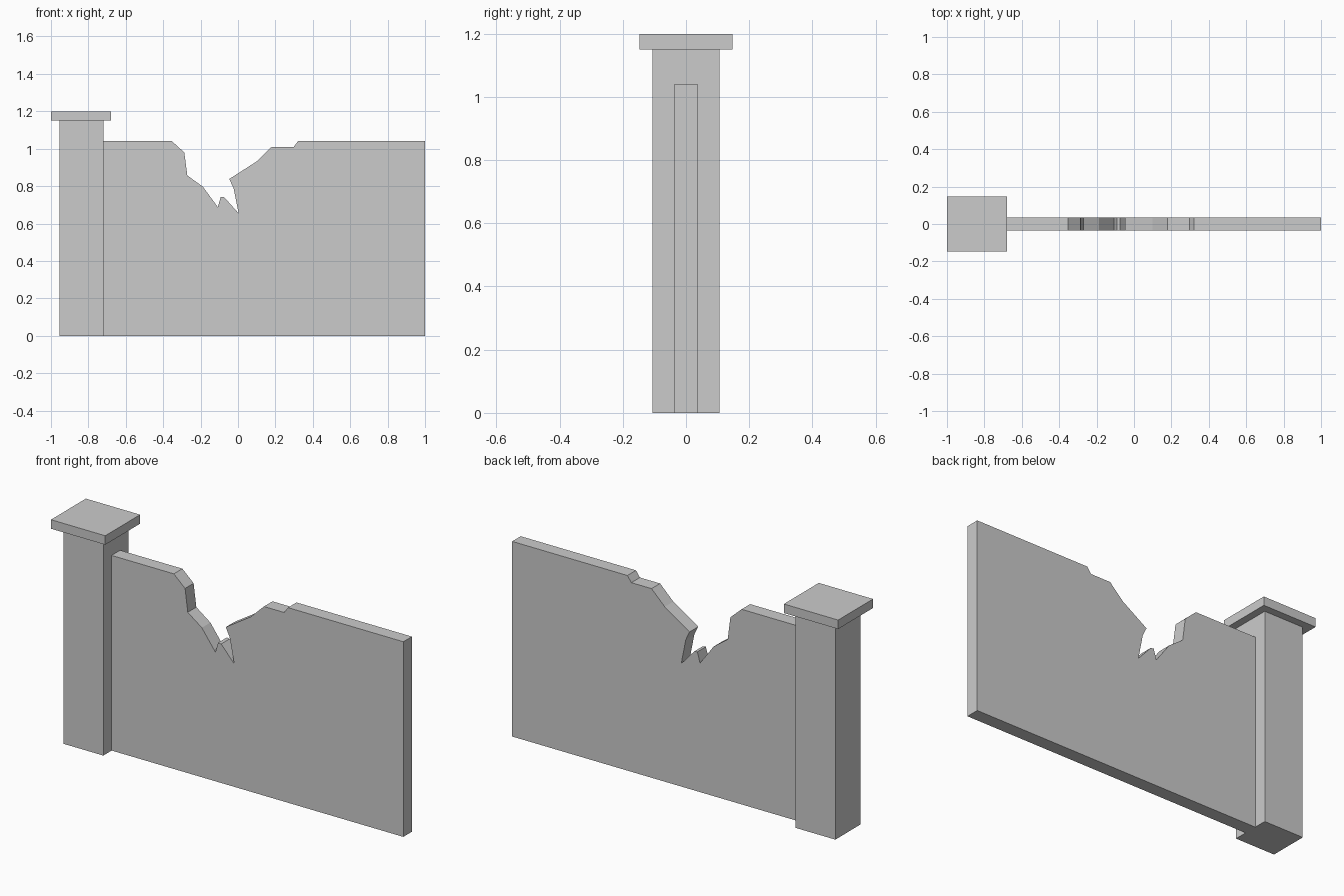
import bpy, bmesh

if "Cube" in bpy.data.objects:
    bpy.data.objects.remove(bpy.data.objects["Cube"])


def extrude_profile(name, points, y0, y1):
    """Closed x-z outline extruded along y into a solid."""
    bm = bmesh.new()
    face = bm.faces.new([bm.verts.new((x, y0, z)) for x, z in points])
    new = bmesh.ops.extrude_face_region(bm, geom=[face], use_keep_orig=True)["geom"]
    verts = [g for g in new if isinstance(g, bmesh.types.BMVert)]
    bmesh.ops.translate(bm, verts=verts, vec=(0, y1 - y0, 0))
    bmesh.ops.recalc_face_normals(bm, faces=bm.faces)
    mesh = bpy.data.meshes.new(name)
    bm.to_mesh(mesh)
    bm.free()
    obj = bpy.data.objects.new(name, mesh)
    bpy.context.collection.objects.link(obj)
    return obj


def block(name, x0, x1, half_depth, z0, z1):
    outline = [(x0, z0), (x1, z0), (x1, z1), (x0, z1)]
    return extrude_profile(name, outline, -half_depth, half_depth)


WALL_LEFT, WALL_TOP = -0.72, 1.04

# Square post and its overhanging cap
block("post", -0.955, WALL_LEFT, 0.106, 0, 1.15)
block("post_cap", -1.0, -0.68, 0.147, 1.15, 1.198)

# Broken wall panel: jagged gap along the top edge, left to right
gap = [(-0.353, WALL_TOP), (-0.287, 0.98), (-0.271, 0.857), (-0.188, 0.797),
       (-0.108, 0.688), (-0.092, 0.743), (-0.074, 0.741), (0.003, 0.655),
       (-0.024, 0.79), (-0.047, 0.838), (0.10, 0.932), (0.178, 1.008),
       (0.297, 1.008), (0.32, WALL_TOP)]
outline = [(1, 0), (WALL_LEFT, 0), (WALL_LEFT, WALL_TOP)] + gap + [(1, WALL_TOP)]
extrude_profile("broken_wall", outline, -0.036, 0.036)
